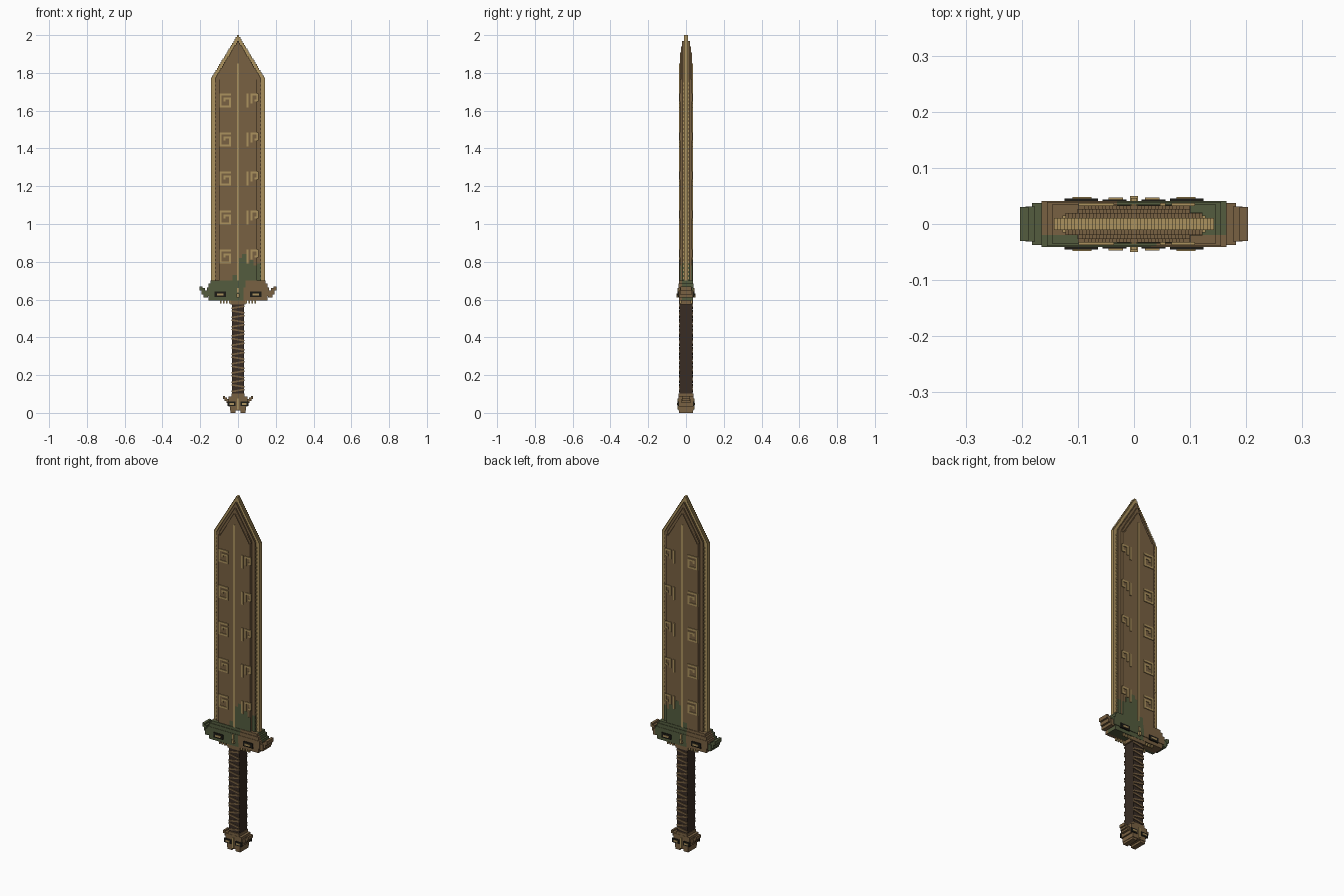
import bpy, bmesh, math
from mathutils import Vector, Matrix

if "Cube" in bpy.data.objects:
    bpy.data.objects.remove(bpy.data.objects["Cube"], do_unlink=True)


def material(name, rgb):
    lin = [((c / 255 + 0.055) / 1.055) ** 2.4 for c in rgb] + [1.0]
    m = bpy.data.materials.new(name)
    m.use_nodes = True
    m.diffuse_color = lin
    bsdf = m.node_tree.nodes["Principled BSDF"]
    bsdf.inputs["Base Color"].default_value = lin
    bsdf.inputs["Roughness"].default_value = 0.8
    return m


BRONZE = material("bronze brown", (121, 97, 66))
GOLD = material("pale gold", (172, 146, 94))
GREEN = material("verdigris green", (84, 92, 62))
DARK = material("dark leather", (56, 44, 36))
BLACK = material("slot black", (28, 27, 22))


def finish(bm, name, mat):
    bmesh.ops.recalc_face_normals(bm, faces=bm.faces[:])
    me = bpy.data.meshes.new(name)
    bm.to_mesh(me)
    bm.free()
    me.materials.append(mat)
    ob = bpy.data.objects.new(name, me)
    bpy.context.collection.objects.link(ob)
    return ob


def boxes(name, items, mat):
    """One mesh from blocks given as (x0, x1, y0, y1, z0, z1[, tilt about y])."""
    bm = bmesh.new()
    for x0, x1, y0, y1, z0, z1, *tilt in items:
        centre = Vector((x0 + x1, y0 + y1, z0 + z1)) / 2
        mat4 = Matrix.Translation(centre)
        mat4 = mat4 @ Matrix.Rotation(tilt[0] if tilt else 0, 4, 'Y')
        mat4 = mat4 @ Matrix.Diagonal((x1 - x0, y1 - y0, z1 - z0, 1))
        bmesh.ops.create_cube(bm, size=1, matrix=mat4)
    return finish(bm, name, mat)


def mir_x(items):
    return items + [(-b[1], -b[0]) + tuple(b[2:]) for b in items]


def mir_y(items):
    return items + [(b[0], b[1], -b[3], -b[2]) + tuple(b[4:]) for b in items]


# Blade layers: stepped outlines extruded to both sides, thinner toward the edge
SHOULDER, TIP, HALF, STEPS = 1.765, 2.0, 0.143, 23


def blade_layer(name, width, thick, gap, mat):
    side = [(width, 0.68)]
    dz = (TIP - SHOULDER) / STEPS
    last = width
    for i in range(STEPS):
        z = SHOULDER + i * dz
        w = min(width, HALF * (1 - i / STEPS) - gap)
        if w < 0.003:
            side.append((last, z))
            break
        if w < last:
            side += [(last, z), (w, z)]
            last = w
    else:
        side.append((last, TIP))
    outline = side + [(-x, z) for x, z in reversed(side)]
    bm = bmesh.new()
    face = bm.faces.new([bm.verts.new((x, -thick, z)) for x, z in outline])
    ext = bmesh.ops.extrude_face_region(bm, geom=[face])
    verts = [v for v in ext["geom"] if isinstance(v, bmesh.types.BMVert)]
    bmesh.ops.translate(bm, verts=verts, vec=(0, 2 * thick, 0))
    return finish(bm, name, mat)


blade_layer("blade_cutting_edge", HALF, 0.011, 0.0, GOLD)
blade_layer("blade_bevel", 0.122, 0.020, 0.02, BRONZE)
blade_layer("blade_body", 0.101, 0.027, 0.038, BRONZE)
blade_layer("blade_face", 0.100, 0.033, 0.055, BRONZE)

# Beaded rows inside the cutting edge
boxes("blade_edge_beads", mir_x([(0.120, 0.127, -0.015, 0.015, 0.71 + i * 0.021, 0.72 + i * 0.021)
                                 for i in range(50)]), GOLD)

# Gold centre line
boxes("blade_centre_line", [(-0.005, 0.005, -0.036, 0.036, 0.70, 1.85)], GOLD)

# Key ornaments, five rows on both faces
CELL = 0.0105
LEFT_KEY = ["######", "#.....", "#.####", "#.#..#", "#....#", "#....#", "######"]
RIGHT_KEY = ["#.####", "#.#..#", "#.#..#", "#.#.##", "#.#...", "#.....", "#....."]


def key_blocks(rows, x, top):
    out = []
    for r, row in enumerate(rows):
        z = top - r * CELL
        c = 0
        while c < len(row):
            n = 0
            while c + n < len(row) and row[c + n] == "#":
                n += 1
            if n:
                out.append((x + c * CELL, x + (c + n) * CELL, -0.037, -0.032, z - CELL, z))
            c += max(n, 1)
    return out


keys = []
for i in range(5):
    top = 1.69 - i * 0.2065
    keys += key_blocks(LEFT_KEY, -0.099, top) + key_blocks(RIGHT_KEY, 0.046, top)
boxes("blade_key_ornaments", mir_y(keys), GOLD)

# Verdigris stain at the foot of the blade
stain = [(0.006, 0.022, 0.82), (0.022, 0.045, 0.84), (0.045, 0.062, 0.79),
         (0.062, 0.082, 0.81), (0.082, 0.1005, 0.78), (-0.03, -0.006, 0.73)]
boxes("blade_verdigris", [(a, b, -0.0335, 0.0335, 0.69, z) for a, b, z in stain]
      + [(0.1, 0.1225, -0.0205, 0.0205, 0.69, 0.79)], GREEN)

# Guard: stepped rows, stained on opposite halves of front and back
rows = [(0.595, 0.62, 0.155, 0.038), (0.62, 0.665, 0.165, 0.041),
        (0.665, 0.685, 0.155, 0.039), (0.685, 0.70, 0.145, 0.036)]
green, brown = [], []
for z0, z1, w, d in rows:
    s = 0.03 if z0 < 0.66 else 0.04
    green += [(-w, s, -d, -0.02, z0, z1), (-0.03, w, -0.02, d, z0, z1)]
    brown += [(s, w, -d, -0.02, z0, z1), (-w, -0.03, -0.02, d, z0, z1)]
boxes("guard_stained", green, GREEN)
boxes("guard_bronze", brown, BRONZE)

# Upturned guard horns
horn = [(0.16, 0.182, -0.037, 0.037, 0.612, 0.648), (0.176, 0.193, -0.031, 0.031, 0.628, 0.66),
        (0.188, 0.203, -0.030, 0.030, 0.648, 0.669)]
boxes("guard_horn_left", horn, BRONZE)
boxes("guard_horn_right", [(-b[1], -b[0]) + b[2:] for b in horn], GREEN)

# Guard slots with gold bars, and the central gold studs
boxes("guard_slots", mir_y(mir_x([(0.064, 0.124, -0.045, -0.038, 0.614, 0.642)])), BLACK)
boxes("guard_slot_bars", mir_y(mir_x([(0.076, 0.110, -0.048, -0.044, 0.622, 0.632)])), GOLD)
boxes("guard_studs", mir_y([(-0.007, 0.007, -0.050, -0.035, 0.612, 0.632),
                            (-0.005, 0.005, -0.046, -0.035, 0.637, 0.662)]), GOLD)
boxes("guard_lower_beads", mir_y(mir_x([(0.04 + i * 0.016, 0.048 + i * 0.016, -0.034, -0.024,
                                         0.58, 0.596) for i in range(4)])), GOLD)

# Grip with collar and slanting wraps
boxes("grip", [(-0.032, 0.032, -0.034, 0.034, 0.09, 0.58)], DARK)
boxes("grip_collar", [(-0.04, 0.04, -0.037, 0.037, 0.575, 0.597)], BRONZE)
wraps = []
for i in range(19):
    z = 0.118 + i * 0.0245
    wraps.append((-0.034, 0.034, -0.038, -0.033, z - 0.004, z + 0.005, 0.17 if i % 2 else -0.17))
boxes("grip_wraps", mir_y(wraps), BRONZE)

# Pommel: stepped head with horns and feet
boxes("pommel", [(-0.035, 0.035, -0.040, 0.040, 0.085, 0.103),
                 (-0.050, 0.050, -0.041, 0.041, 0.035, 0.088),
                 (-0.042, 0.042, -0.041, 0.041, 0.012, 0.036)]
      + mir_x([(0.012, 0.04, -0.038, 0.038, 0.0, 0.013)]), BRONZE)
boxes("pommel_horns", mir_x([(0.048, 0.062, -0.025, 0.025, 0.052, 0.074),
                             (0.058, 0.071, -0.022, 0.022, 0.062, 0.082),
                             (0.068, 0.079, -0.020, 0.020, 0.073, 0.090)]), BRONZE)
boxes("pommel_slots", mir_y(mir_x([(0.013, 0.056, -0.044, -0.038, 0.036, 0.060)])), BLACK)
boxes("pommel_slot_bars", mir_y(mir_x([(0.020, 0.045, -0.047, -0.043, 0.043, 0.052)])), GOLD)
boxes("pommel_studs", mir_y([(-0.005, 0.005, -0.046, -0.038, 0.018, 0.075)]), GOLD)
